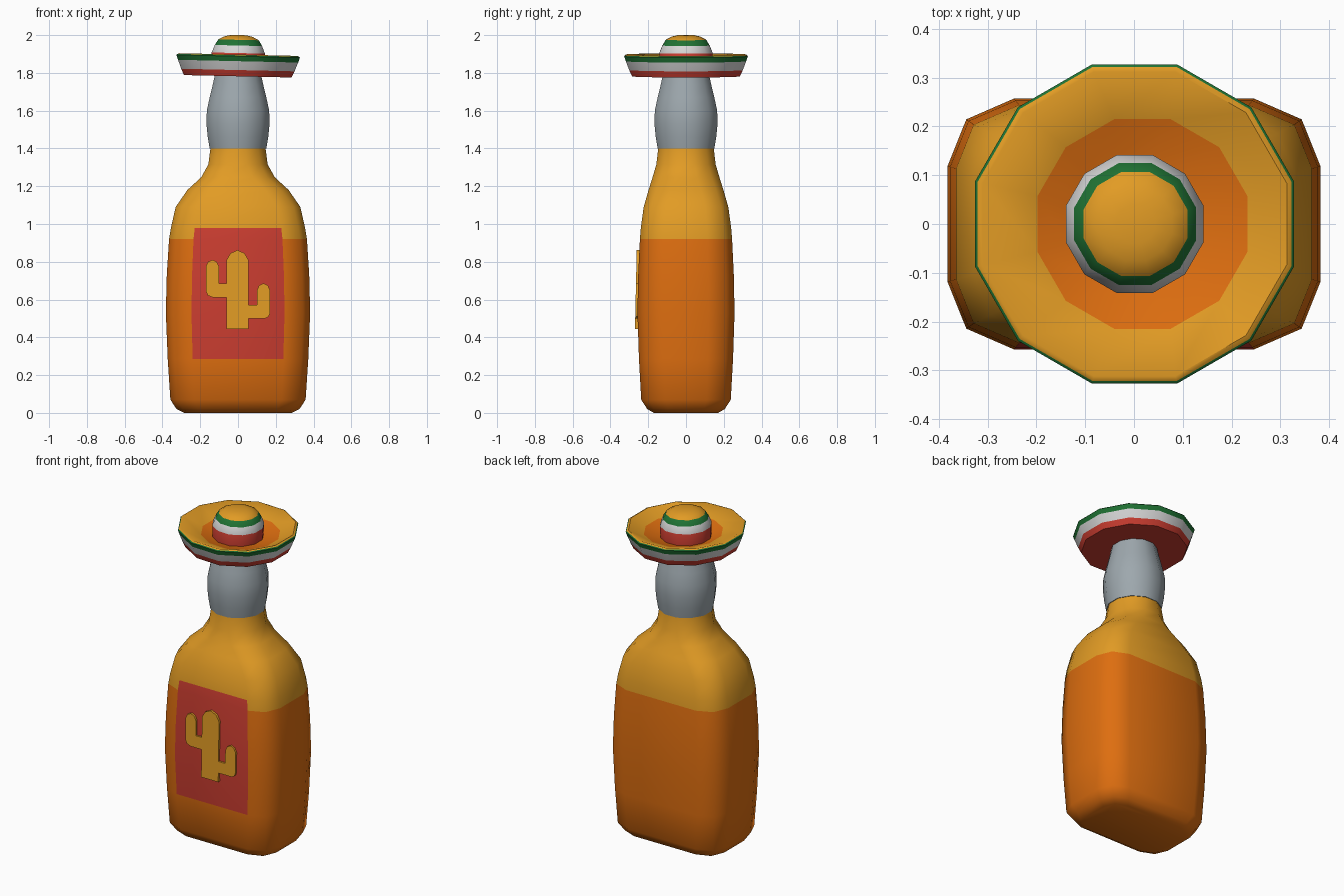
import bpy, bmesh, math
from mathutils import Matrix, Vector

if "Cube" in bpy.data.objects:
    bpy.data.objects.remove(bpy.data.objects["Cube"])

COLOURS = {
    "light_orange": (0.76, 0.33, 0.018),
    "dark_orange": (0.73, 0.156, 0.005),
    "red": (0.60, 0.047, 0.03),
    "grey": (0.34, 0.39, 0.42),
    "green": (0.014, 0.17, 0.034),
    "white": (0.68, 0.68, 0.68),
}
MATS = {}
for key, rgb in COLOURS.items():
    MATS[key] = bpy.data.materials.new(key)
    MATS[key].diffuse_color = (*rgb, 1)

# quarter of a 12-sided ring, as a circle and as a rounded rectangle
ROUND = [(1, 0.268), (0.732, 0.732), (0.268, 1)]
BOXY = [(1, 0.465), (0.9, 0.835), (0.645, 1)]


def ring_points(hx, hy, t):
    q = [((a[0] + (b[0] - a[0]) * t) * hx, (a[1] + (b[1] - a[1]) * t) * hy)
         for a, b in zip(ROUND, BOXY)]
    half = q + [(-x, y) for x, y in reversed(q)]
    return half + [(-x, -y) for x, y in half]


def finish(name, bm, mats, angle):
    bmesh.ops.recalc_face_normals(bm, faces=bm.faces)
    me = bpy.data.meshes.new(name)
    bm.to_mesh(me)
    bm.free()
    for m in mats:
        me.materials.append(MATS[m])
    ob = bpy.data.objects.new(name, me)
    bpy.context.collection.objects.link(ob)
    bpy.ops.object.select_all(action='DESELECT')
    ob.select_set(True)
    bpy.context.view_layer.objects.active = ob
    bpy.ops.object.shade_smooth_by_angle(angle=math.radians(angle))
    return ob


def loft(name, rings, angle=45, front=None, tilt=0):
    """rings: (z, half x, half y, boxiness, colour of the band above, x shift)"""
    mats = sorted({r[4] for r in rings} | ({front[2]} if front else set()))
    bm = bmesh.new()
    loops = [[bm.verts.new((x + r[5], y, r[0])) for x, y in ring_points(*r[1:4])]
             for r in rings]
    for i in range(len(loops) - 1):
        for j in range(12):
            k = (j + 1) % 12
            f = bm.faces.new((loops[i][j], loops[i][k], loops[i + 1][k], loops[i + 1][j]))
            col = rings[i][4]
            # label: the flat front panel between two heights
            if front and j == 8 and front[0] < f.calc_center_median().z < front[1]:
                col = front[2]
            f.material_index = mats.index(col)
    for loop, r in ((loops[0], rings[0]), (loops[-1], rings[-1])):
        bm.faces.new(loop).material_index = mats.index(r[4])
    if tilt:
        bmesh.ops.rotate(bm, verts=bm.verts, cent=Vector((0, 0, 1.84)),
                         matrix=Matrix.Rotation(math.radians(tilt), 3, 'Y'))
    return finish(name, bm, mats, angle)


# bottle: filled lower part, paler shoulder, red label on the front
D, L = "dark_orange", "light_orange"
loft("bottle", [
    (0.0, 0.285, 0.17, 1, D, 0),
    (0.02, 0.325, 0.205, 1, D, 0),
    (0.07, 0.358, 0.237, 1, D, 0),
    (0.285, 0.372, 0.249, 1, D, 0),
    (0.53, 0.382, 0.257, 1, D, 0),
    (0.73, 0.377, 0.253, 1, D, 0),
    (0.92, 0.365, 0.244, 1, L, 0),
    (0.98, 0.355, 0.239, 1, L, 0),
    (1.09, 0.33, 0.224, 0.95, L, 0),
    (1.18, 0.268, 0.198, 0.7, L, 0),
    (1.247, 0.195, 0.177, 0.35, L, 0),
    (1.315, 0.157, 0.157, 0.1, L, 0),
    (1.40, 0.146, 0.147, 0, L, 0),
], angle=60, front=(0.285, 0.98, "red"))

# grey neck wrap
loft("neck_wrap", [(z, r, r, 0, "grey", 0) for z, r in (
    (1.40, 0.150), (1.46, 0.160), (1.53, 0.167), (1.60, 0.165),
    (1.67, 0.150), (1.74, 0.133), (1.80, 0.120))])

# wide hat: striped brim, dished top and striped crown, slightly tilted
loft("hat", [(z, r, r, 0, c, dx) for z, r, c, dx in (
    (1.782, 0.285, "red", 0),
    (1.815, 0.300, "white", 0),
    (1.862, 0.318, "green", 0),
    (1.888, 0.327, "green", 0),
    (1.893, 0.322, L, 0),
    (1.897, 0.312, L, 0),
    (1.857, 0.215, D, 0.017),
    (1.835, 0.139, "red", 0),
    (1.905, 0.141, "white", 0),
    (1.945, 0.125, "green", 0),
    (1.975, 0.107, L, 0),
    (1.992, 0.075, L, 0),
    (2.0, 0.04, L, 0))], tilt=1.3)

# raised cactus on the label
outline = [(-0.06, 0.445), (0.055, 0.445), (0.055, 0.50), (0.145, 0.50), (0.163, 0.51),
           (0.17, 0.53), (0.17, 0.65), (0.158, 0.675), (0.135, 0.687), (0.112, 0.675),
           (0.10, 0.65), (0.10, 0.57), (0.055, 0.57), (0.055, 0.81), (0.035, 0.845),
           (-0.003, 0.862), (-0.04, 0.845), (-0.06, 0.81), (-0.06, 0.685), (-0.10, 0.685),
           (-0.10, 0.775), (-0.113, 0.80), (-0.135, 0.81), (-0.158, 0.80), (-0.17, 0.775),
           (-0.17, 0.645), (-0.16, 0.622), (-0.135, 0.612), (-0.06, 0.612)]
bm = bmesh.new()
face = bm.faces.new([bm.verts.new((x, -0.27 + 0.022 * (z - 0.445), z)) for x, z in outline])
ext = bmesh.ops.extrude_face_region(bm, geom=[face])
bmesh.ops.translate(bm, vec=(0, 0.02, 0),
                    verts=[v for v in ext["geom"] if isinstance(v, bmesh.types.BMVert)])
finish("cactus_emblem", bm, [L], 40)

for m in bpy.data.materials:
    if m.users and not m.is_grease_pencil:
        m.use_nodes = True
        m.node_tree.nodes["Principled BSDF"].inputs["Base Color"].default_value = m.diffuse_color
